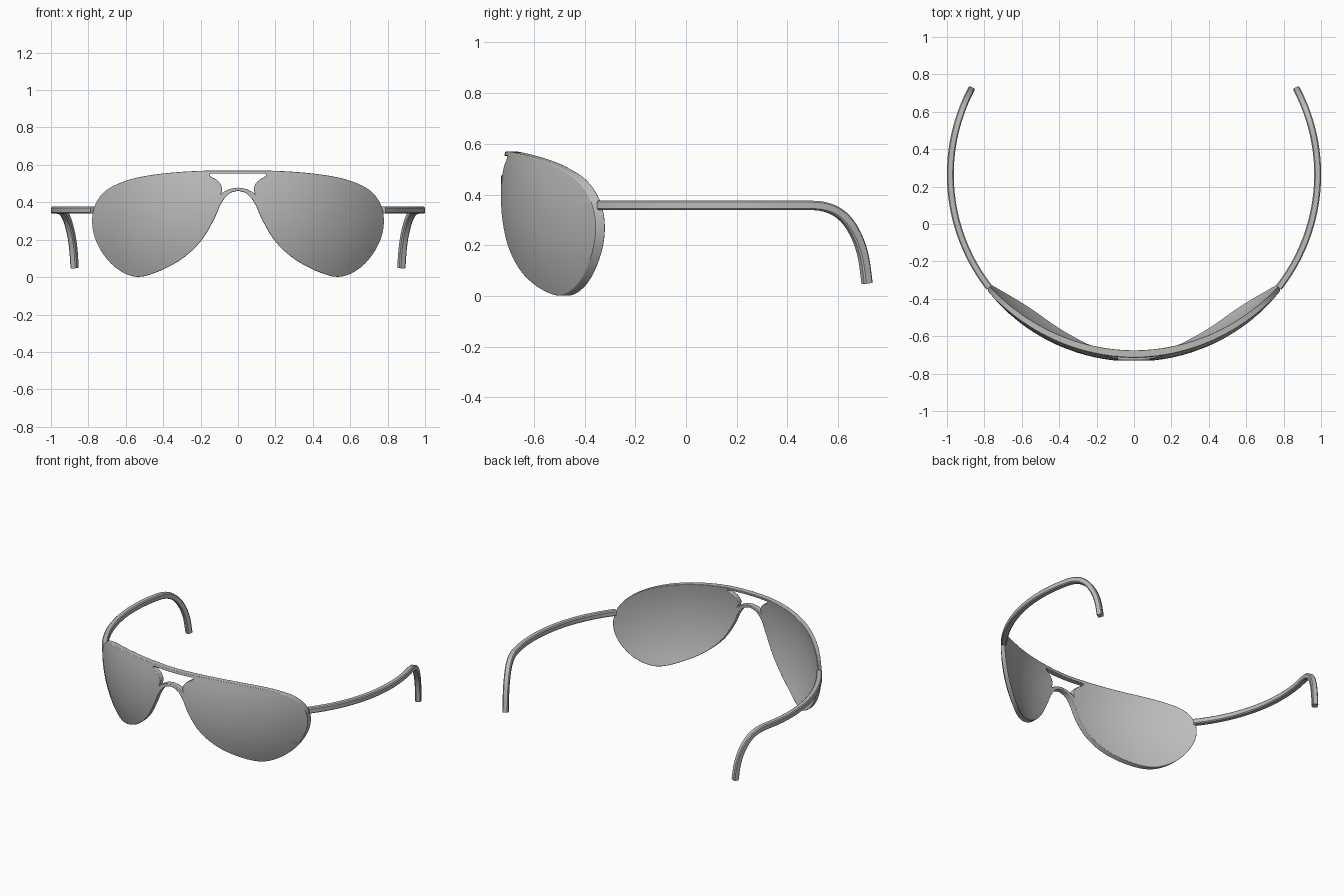
import bpy, bmesh, math
from mathutils import Vector

if "Cube" in bpy.data.objects:
    bpy.data.objects.remove(bpy.data.objects["Cube"])

grey = bpy.data.materials.new("plain grey")
grey.diffuse_color = (0.5, 0.5, 0.5, 1)
grey.use_nodes = True
grey.node_tree.nodes["Principled BSDF"].inputs["Base Color"].default_value = grey.diffuse_color

CY, CZ, R = 0.265, 0.36, 1.0   # sphere the whole front is wrapped on
DEPTH = 0.038                  # front thickness along y


def spline(pts, n=6):
    """Catmull-Rom curve through the points."""
    p = [Vector(q) for q in pts]
    p = [2 * p[0] - p[1]] + p + [2 * p[-1] - p[-2]]
    out = []
    for i in range(1, len(p) - 2):
        a, b, c, d = p[i - 1:i + 3]
        for k in range(n):
            t = k / n
            out.append(0.5 * (2 * b + (c - a) * t + (2 * a - 5 * b + 4 * c - d) * t * t
                              + (3 * b - a - 3 * c + d) * t ** 3))
    out.append(p[-2])
    return out


def finish(bm, name):
    bmesh.ops.recalc_face_normals(bm, faces=bm.faces)
    me = bpy.data.meshes.new(name)
    bm.to_mesh(me)
    bm.free()
    ob = bpy.data.objects.new(name, me)
    bpy.context.collection.objects.link(ob)
    me.materials.append(grey)
    bpy.context.view_layer.objects.active = ob
    ob.select_set(True)
    bpy.ops.object.shade_smooth_by_angle(angle=math.radians(40))
    ob.select_set(False)
    return ob


# ---- front: lenses, brow bar and nose bridge as one wrapped sheet ----
bm = bmesh.new()


def vert(x, z):
    return bm.verts.new((x, CY - math.sqrt(R * R - x * x - (z - CZ) ** 2), z))


def strip(top, bottom, s):
    a = [vert(s * p[0], p[1]) for p in top]
    b = [vert(s * p[0], p[1]) for p in bottom]
    for i in range(len(a) - 1):
        q = [a[i], a[i + 1], b[i + 1], b[i]]
        bm.faces.new(q if s > 0 else q[::-1])


# lens outline from the brow, round the outside, to the bridge, then the notch
rim = spline([(.15, .57), (.27, .565), (.4, .554), (.52, .536), (.62, .508), (.706, .463),
              (.76, .395), (.78, .307), (.765, .21), (.715, .115), (.64, .04), (.545, .002),
              (.44, .024), (.305, .094), (.2, .19), (.134, .297), (.095, .385)])
notch = spline([(.09, .445), (.085, .48), (.108, .515), (.148, .54), (.15, .553)], 4)
outline = rim + notch
centre = Vector((.45, .3))
arch_top = spline([(0, .478), (.04, .472), (.07, .459), (.09, .445)])
arch_low = spline([(0, .462), (.04, .45), (.07, .424), (.095, .385)])
bar = [i * .025 for i in range(7)]

for s in (1, -1):
    rings = []
    for f in (1, .85, .7, .55, .4, .2):
        pts = [centre + (p - centre) * f for p in outline]
        rings.append([vert(s * p.x, p.y) for p in pts])
    mid = vert(s * centre.x, centre.y)
    n = len(outline)
    for i in range(n):
        j = (i + 1) % n
        for a, b in zip(rings, rings[1:]):
            q = [a[i], a[j], b[j], b[i]]
            bm.faces.new(q if s > 0 else q[::-1])
        q = [rings[-1][i], rings[-1][j], mid]
        bm.faces.new(q if s > 0 else q[::-1])
    strip([(x, .57) for x in bar], [(x, .553) for x in bar], s)
    strip(arch_top, arch_low, s)

bmesh.ops.remove_doubles(bm, verts=bm.verts, dist=1e-4)
bmesh.ops.recalc_face_normals(bm, faces=bm.faces)
# thicken straight back along y
ext = bmesh.ops.extrude_face_region(bm, geom=bm.faces[:], use_keep_orig=True)
new = [g for g in ext["geom"] if isinstance(g, bmesh.types.BMVert)]
bmesh.ops.translate(bm, verts=new, vec=(0, DEPTH, 0))
front = finish(bm, "lens_front")

# ---- temples: rounded-square section swept round the head, hooking down ----
TR, H, B = 0.982, 0.0185, 0.006
path = [(CY + TR * math.sin(math.radians(a)), .358) for a in range(-38, 13, 2)]
path += [(p.x, p.y) for p in spline([(.48, .358), (.535, .354), (.588, .336), (.635, .297),
                                     (.675, .23), (.70, .15), (.714, .05)], 5)]
section = [(H, H - B), (H - B, H), (B - H, H), (-H, H - B),
           (-H, B - H), (B - H, -H), (H - B, -H), (H, B - H)]

for s, name in ((1, "temple_right"), (-1, "temple_left")):
    bm = bmesh.new()
    pts = [Vector((math.sqrt(TR * TR - (y - CY) ** 2), y, z)) for y, z in path]
    rings = []
    for i, p in enumerate(pts):
        tan = (pts[min(i + 1, len(pts) - 1)] - pts[max(i - 1, 0)]).normalized()
        out = Vector((p.x, p.y - CY, 0))
        out = (out - tan * out.dot(tan)).normalized()
        up = out.cross(tan)
        rings.append([bm.verts.new(((q := p + out * u + up * v).x * s, q.y, q.z))
                      for u, v in section])
    for a, b in zip(rings, rings[1:]):
        for k in range(8):
            bm.faces.new((a[k], a[(k + 1) % 8], b[(k + 1) % 8], b[k]))
    bm.faces.new(rings[0])
    bm.faces.new(rings[-1])
    finish(bm, name)

# soft edge on the front's rim
bev = front.modifiers.new("soft_edge", 'BEVEL')
bev.width = 0.004
bev.segments = 2
bev.limit_method = 'ANGLE'
bev.angle_limit = math.radians(45)
